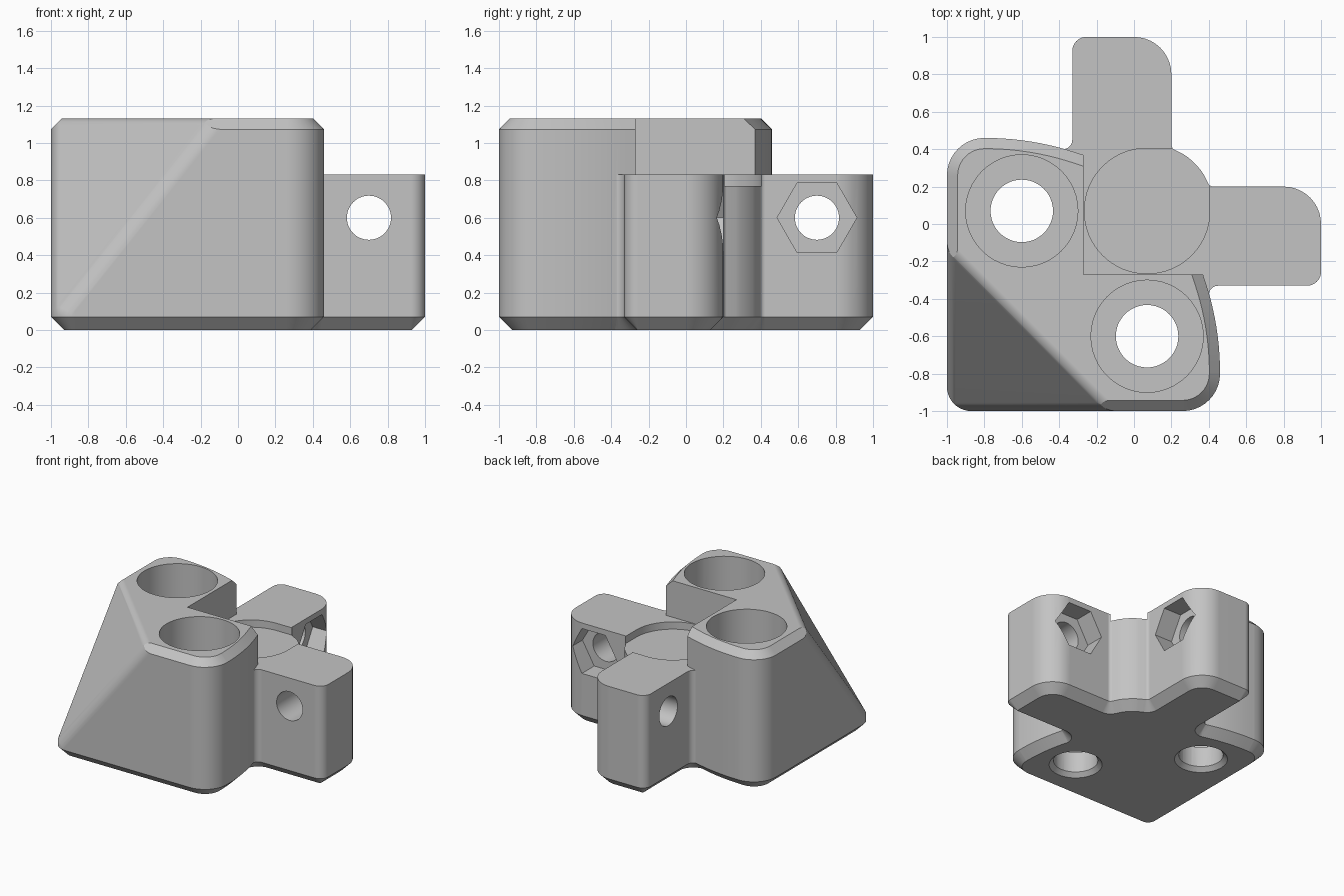
import bpy, bmesh, math
from mathutils import Vector, Matrix

if "Cube" in bpy.data.objects:
    bpy.data.objects.remove(bpy.data.objects["Cube"], do_unlink=True)

grey = bpy.data.materials.new("plain grey")
grey.use_nodes = True
colour = (0.55, 0.55, 0.55, 1)
grey.diffuse_color = colour
grey.node_tree.nodes["Principled BSDF"].inputs["Base Color"].default_value = colour

HEIGHT, ARM_TOP, POCKET_Z = 1.13, 0.83, 0.77
CHAMFER = 0.07


def rounded(corners, steps=10):
    """Outline from (x, y, radius) corners."""
    out = []
    n = len(corners)
    for i, (x, y, r) in enumerate(corners):
        p = Vector((x, y, 0))
        if r == 0:
            out.append(p)
            continue
        u = (Vector((*corners[i - 1][:2], 0)) - p).normalized()
        v = (Vector((*corners[(i + 1) % n][:2], 0)) - p).normalized()
        half = u.angle(v) / 2
        t = r / math.tan(half)
        c = p + (u + v).normalized() * r / math.sin(half)
        a, b = (p + u * t - c).normalized(), (p + v * t - c).normalized()
        out += [c + a.slerp(b, k / steps) * r for k in range(steps + 1)]
    return out


def inset(points, d):
    """Move a counter-clockwise outline inward with mitred corners."""
    out = []
    for i, p in enumerate(points):
        e = (p - points[i - 1]).normalized()
        f = (points[(i + 1) % len(points)] - p).normalized()
        a, b = Vector((-e.y, e.x, 0)), Vector((-f.y, f.x, 0))
        out.append(p + (a + b) * d / (1 + a.dot(b)))
    return out


def stack(levels):
    """Solid lofted through (outline, height) levels."""
    bm = bmesh.new()
    rings = [[bm.verts.new((p.x, p.y, z)) for p in pts] for pts, z in levels]
    bm.faces.new(rings[0][::-1])
    bm.faces.new(rings[-1])
    n = len(rings[0])
    for lo, hi in zip(rings, rings[1:]):
        for i in range(n):
            j = (i + 1) % n
            bm.faces.new((lo[i], lo[j], hi[j], hi[i]))
    return bm


def make(name, bm):
    bmesh.ops.recalc_face_normals(bm, faces=bm.faces)
    me = bpy.data.meshes.new(name)
    bm.to_mesh(me)
    bm.free()
    me.materials.append(grey)
    ob = bpy.data.objects.new(name, me)
    bpy.context.collection.objects.link(ob)
    return ob


def combine(target, tool, operation):
    bpy.context.view_layer.objects.active = target
    mod = target.modifiers.new("combine", "BOOLEAN")
    mod.operation, mod.object, mod.solver = operation, tool, "EXACT"
    bpy.ops.object.modifier_apply(modifier=mod.name)
    bpy.data.objects.remove(tool, do_unlink=True)


def round_cutter(place, r1, r2, lo, hi, sides=48):
    bm = bmesh.new()
    bmesh.ops.create_cone(bm, cap_ends=True, segments=sides, radius1=r1, radius2=r2,
                          depth=hi - lo,
                          matrix=place @ Matrix.Translation((0, 0, (lo + hi) / 2)))
    return make("cutter", bm)


def slice_off(bm, point, normal):
    geom = bm.verts[:] + bm.edges[:] + bm.faces[:]
    cut = bmesh.ops.bisect_plane(bm, geom=geom, plane_co=point, plane_no=normal,
                                 clear_outer=True)["geom_cut"]
    edges = [e for e in cut if isinstance(e, bmesh.types.BMEdge)]
    if edges:
        bmesh.ops.contextual_create(bm, geom=edges)


def mirrored(half):
    """Add the half outline reflected across the diagonal."""
    return half + [(y, x, r) for x, y, r in reversed(half)]


# Tall body with chamfered top and bottom
body_line = rounded([(-1, -1, 0.13)] + mirrored(
    [(0.46, -1, 0.2), (0.46, -0.55, 1.55), (0.33, -0.15, 0)]))
body = stack([(inset(body_line, CHAMFER), 0), (body_line, CHAMFER),
              (body_line, HEIGHT - 0.057), (inset(body_line, 0.057), HEIGHT)])

# Sloped corner with softened edges
slope = Vector((-1.26, -1.26, 1)).normalized()
edge_top = Vector((-0.565, -0.565, HEIGHT))
slice_off(body, edge_top, slope)
for side, point, r in ((Vector((0, -1, 0)), Vector((-0.13, -1, HEIGHT)), 0.15),
                       (Vector((-1, 0, 0)), Vector((-1, -0.13, HEIGHT)), 0.15),
                       (Vector((0, 0, 1)), edge_top, 0.08)):
    centre = point - (slope + side) * r / (1 + slope.dot(side))
    for k in range(1, 5):
        m = slope.slerp(side, k / 5)
        slice_off(body, centre + m * r, m)
bracket = make("corner_bracket", body)

# Square notch in the tall body
notch = rounded([(-0.27, -0.27, 0), (1.2, -0.27, 0), (1.2, 1.2, 0), (-0.27, 1.2, 0)])
combine(bracket, make("cutter", stack([(notch, 0.5), (notch, 2)])), "DIFFERENCE")

# Two clamp arms joined by a curved inner corner
arc = [(0.07 + 0.36 * math.cos(math.radians(a)), 0.07 + 0.36 * math.sin(math.radians(a)), 0)
       for a in (33, 37, 41)]
middle = (0.07 + 0.36 * math.sqrt(0.5),) * 2 + (0,)
half = [(0.40, -0.45, 0), (0.40, -0.33, 0.05), (1, -0.33, 0.075), (1, 0.2, 0.2),
        (0.405, 0.2, 0.03)] + arc
arm_line = rounded([(-0.45, -0.45, 0)] + half + [middle] + mirrored(half)[len(half):])
arms = stack([(inset(arm_line, CHAMFER), 0), (arm_line, CHAMFER), (arm_line, ARM_TOP)])
combine(bracket, make("arms", arms), "UNION")

# Shallow round pocket, open at the inner corner
lo, hi = -0.265, 0.405
pocket = rounded([(lo, lo, 0.333), (hi, lo, 0.333), (hi, hi, 0), (lo, hi, 0.333)], 16)
combine(bracket, make("cutter", stack([(pocket, POCKET_Z), (pocket, 1)])), "DIFFERENCE")

# Counterbored vertical holes with a lip underneath
for x, y in ((-0.6, 0.07), (0.07, -0.6)):
    place = Matrix.Translation((x, y, 0))
    for r1, r2, z1, z2 in ((0.3, 0.3, 0.2, 1.5), (0.167, 0.167, -0.1, 0.5),
                           (0.22, 0.16, -0.02, 0.04)):
        combine(bracket, round_cutter(place, r1, r2, z1, z2), "DIFFERENCE")

# Cross holes with hexagonal nut recesses on the inner faces
along_x = Matrix.Rotation(math.pi / 2, 4, "Y")
quarter = Matrix.Rotation(math.pi / 2, 4, "Z")
for place in (Matrix.Translation((0, 0.7, 0.6)) @ along_x,
              Matrix.Translation((0.7, 0, 0.6)) @ quarter @ along_x):
    combine(bracket, round_cutter(place, 0.118, 0.118, -0.5, 0.4), "DIFFERENCE")
    combine(bracket, round_cutter(place, 0.213, 0.213, 0.04, 0.4, 6), "DIFFERENCE")

# Smooth curves, crisp edges
bpy.ops.object.select_all(action="DESELECT")
bracket.select_set(True)
bpy.context.view_layer.objects.active = bracket
bpy.ops.object.shade_smooth_by_angle(angle=math.radians(30))
weighted = bracket.modifiers.new("even shading", "WEIGHTED_NORMAL")
weighted.keep_sharp = True
